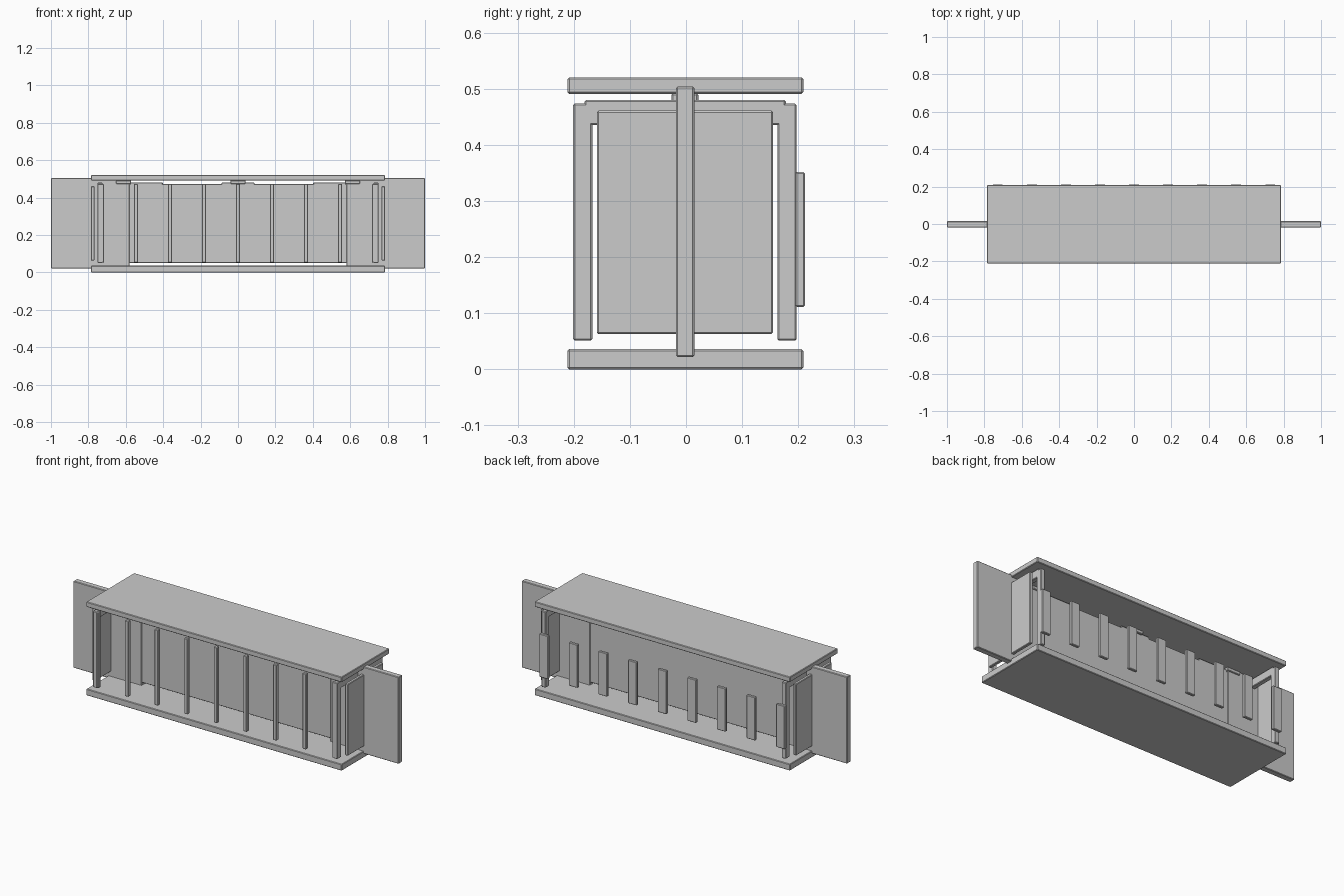
import bpy
import bmesh

if "Cube" in bpy.data.objects:
    bpy.data.objects.remove(bpy.data.objects["Cube"])


def box(name, x, y, z, bevel=0.003):
    """Chamfered box from (min, max) ranges on each axis."""
    bm = bmesh.new()
    bmesh.ops.create_cube(bm, size=1)
    for v in bm.verts:
        for i, (lo, hi) in enumerate((x, y, z)):
            v.co[i] = hi if v.co[i] > 0 else lo
    bmesh.ops.bevel(bm, geom=bm.edges[:], offset=bevel, segments=1, affect='EDGES')
    bmesh.ops.recalc_face_normals(bm, faces=bm.faces[:])
    mesh = bpy.data.meshes.new(name)
    bm.to_mesh(mesh)
    bm.free()
    obj = bpy.data.objects.new(name, mesh)
    bpy.context.collection.objects.link(obj)
    return obj


def side_range(s, lo, hi):
    """Mirror a range to the side s (+1 or -1)."""
    return tuple(sorted((s * lo, s * hi)))


def centred(c, half):
    return (c - half, c + half)


# Base and top slabs
box("base_slab", (-0.785, 0.785), (-0.211, 0.209), (0, 0.036))
box("top_slab", (-0.785, 0.785), (-0.211, 0.209), (0.491, 0.52))

# Central divider wall
box("divider_wall", (-0.6, 0.6), (-0.014, 0.011), (0.05, 0.472))

# Small spacers between divider and top
for c in (-0.612, 0, 0.612):
    box("top_spacer", centred(c, 0.04), (-0.026, 0.022), (0.473, 0.492))
for c in (-0.49, 0, 0.49):
    box("divider_cap", centred(c, 0.088), (-0.014, 0.011), (0.465, 0.481))

for s in (-1, 1):
    # Long fins running out of each end
    box("end_fin", side_range(s, 0.58, 1.0), (-0.018, 0.015), (0.022, 0.504))
    # Flat end panels
    box("end_panel", side_range(s, 0.768, 0.786), (-0.159, 0.155), (0.063, 0.461))
    # End frames: two posts and a cross beam
    px = side_range(s, 0.725, 0.751)
    box("frame_post_front", px, (-0.201, -0.167), (0.051, 0.474))
    box("frame_post_back", px, (0.163, 0.197), (0.051, 0.474))
    box("frame_beam", px, (-0.181, 0.178), (0.435, 0.48))

# Front bars and short back slats at even spacing
for i in range(-4, 5):
    c = i * 0.182
    box("front_bar", centred(c, 0.011), (-0.199, -0.178), (0.052, 0.473))
    box("back_slat", centred(c, 0.027), (0.195, 0.212), (0.111, 0.352))
